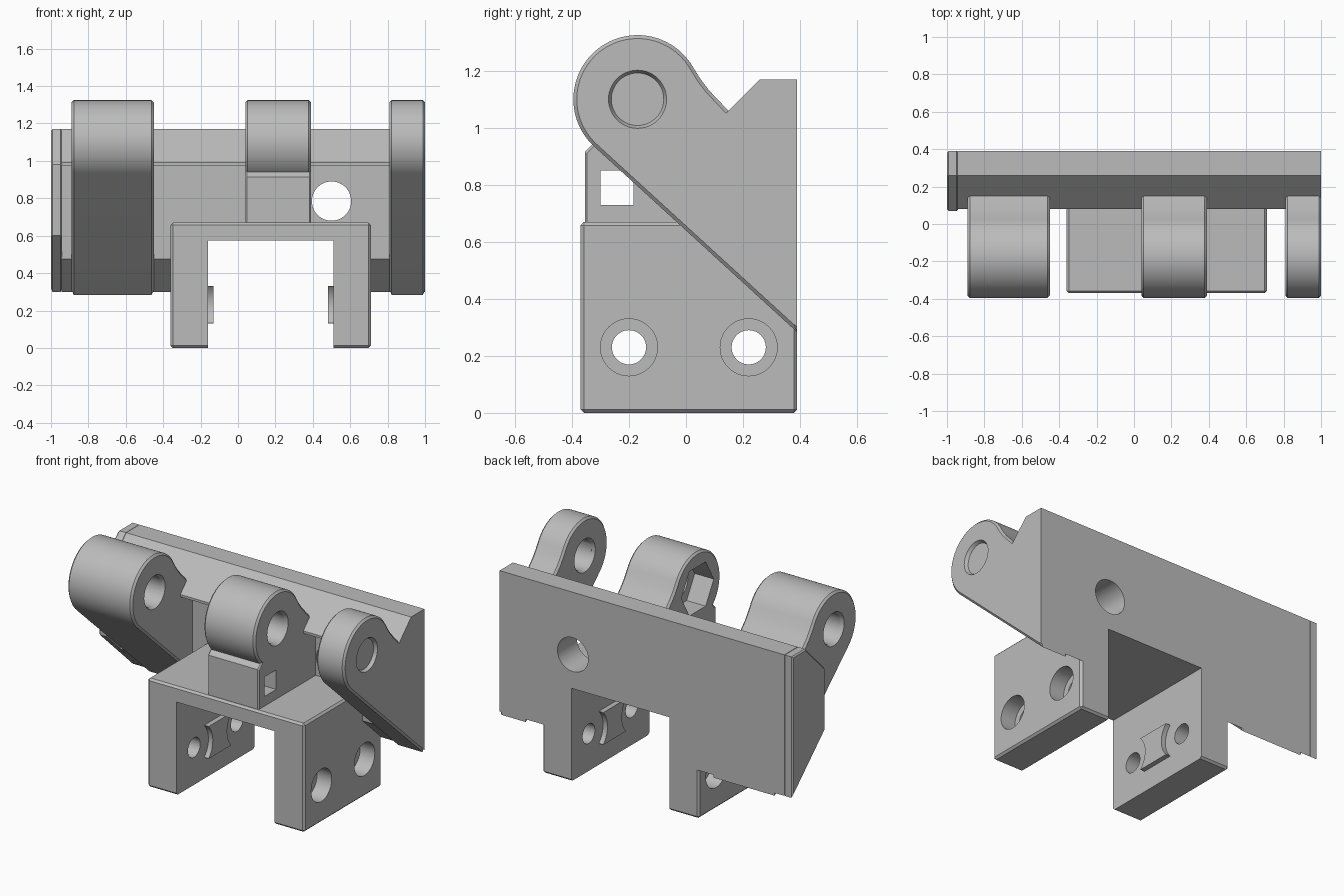
import bpy, bmesh
from math import sin, cos, radians, pi
from mathutils import Matrix, Vector

old = bpy.data.objects.get("Cube")
if old:
    bpy.data.objects.remove(old, do_unlink=True)

grey = bpy.data.materials.new("plain_grey")
grey.use_nodes = True
GREY = (0.5, 0.5, 0.5, 1)
grey.diffuse_color = GREY
grey.node_tree.nodes["Principled BSDF"].inputs["Base Color"].default_value = GREY

AXIS = (-0.17, 1.10)   # hinge pin position in y, z
R = 0.225
CH = 0.012             # edge chamfer


def add(name, bm):
    bmesh.ops.recalc_face_normals(bm, faces=bm.faces)
    me = bpy.data.meshes.new(name)
    bm.to_mesh(me)
    bm.free()
    me.materials.append(grey)
    ob = bpy.data.objects.new(name, me)
    bpy.context.scene.collection.objects.link(ob)
    return ob


def prism(name, pts, x0, x1, chamfer=0):
    """Extrude a y-z profile along x, chamfering the rim of both ends."""
    bm = bmesh.new()
    cap = bm.faces.new([bm.verts.new((x0, y, z)) for y, z in pts])
    ext = bmesh.ops.extrude_face_region(bm, geom=[cap])["geom"]
    moved = [v for v in ext if isinstance(v, bmesh.types.BMVert)]
    bmesh.ops.translate(bm, verts=moved, vec=(x1 - x0, 0, 0))
    if chamfer:
        rim = [e for e in bm.edges
               if abs(e.verts[0].co.x - e.verts[1].co.x) < 1e-6]
        bmesh.ops.bevel(bm, geom=rim, offset=chamfer, segments=1,
                        affect='EDGES', clamp_overlap=True)
    return add(name, bm)


def box(name, lo, hi, chamfer=0):
    lo, hi = Vector(lo), Vector(hi)
    bm = bmesh.new()
    bmesh.ops.create_cube(bm, size=1, matrix=Matrix.Translation((lo + hi) / 2)
                          @ Matrix.Diagonal((*(hi - lo), 1)))
    if chamfer:
        bmesh.ops.bevel(bm, geom=bm.edges[:], offset=chamfer, segments=1,
                        affect='EDGES')
    return add(name, bm)


def cylinder(name, centre, r, length, axis='X', sides=48, r2=None):
    bm = bmesh.new()
    turn = Matrix.Rotation(pi / 2, 4, 'Y' if axis == 'X' else 'X')
    bmesh.ops.create_cone(bm, cap_ends=True, segments=sides, radius1=r,
                          radius2=r if r2 is None else r2, depth=length,
                          matrix=Matrix.Translation(centre) @ turn)
    return add(name, bm)


def cut(ob, *cutters):
    """Subtract the cutters and keep the result as plain mesh."""
    for c in cutters:
        c.hide_render = True
        m = ob.modifiers.new("cut", 'BOOLEAN')
        m.operation, m.solver, m.object = 'DIFFERENCE', 'EXACT', c
    bpy.context.view_layer.update()
    deps = bpy.context.evaluated_depsgraph_get()
    me = bpy.data.meshes.new_from_object(ob.evaluated_get(deps))
    ob.modifiers.clear()
    ob.data = me


# Back plate with overhanging top lip, plus its full-depth end cap
lip = [(0.39, 0.3), (0.39, 1.17), (0.26, 1.17), (0.08, 0.99), (0.08, 0.975),
       (0.2, 0.975), (0.2, 0.475)]
plate = prism("back_plate", lip, -0.945, 1.0)
end = [(0.39, 0.3), (0.39, 1.17), (0.26, 1.17), (0.07, 0.98), (0.07, 0.6)]
end_cap = prism("plate_end_cap", end, -1.0, -0.94, 0.008)

# Hinge knuckles: round head, concave neck, sloping underside
arc = [(AXIS[0] + R * cos(radians(a)), AXIS[1] + R * sin(radians(a)))
       for a in [227.5 - i * 197.5 / 48 for i in range(49)]]
knuckle = arc + [(0.05, 1.172), (0.08, 1.132), (0.16, 1.048), (0.3, 1.0),
                 (0.39, 0.9), (0.39, 0.283)]
spans = {"right_knuckle": (-0.89, -0.45), "middle_knuckle": (0.04, 0.39),
         "left_knuckle": (0.81, 1.0)}
knuckles = {n: prism(n, knuckle, a, b, CH) for n, (a, b) in spans.items()}

# Support block under the middle knuckle
support = prism("knuckle_support", [(-0.355, 0.6), (-0.355, 0.915),
                (-0.32, 0.95), (0.0, 0.95), (0.1, 0.6)], 0.04, 0.39, 0.008)

# Forked bracket
bracket = box("fork_bracket", (-0.36, -0.37, 0), (0.71, 0.39, 0.67), CH)

# Cutters
cutters = []


def tool(ob):
    cutters.append(ob)
    return ob


gap = tool(box("gap_cutter", (-0.16, -1, -0.5), (0.51, 1, 0.575)))
bolt = tool(cylinder("bolt_cutter", (0.5, 0.3, 0.785), 0.105, 1, 'Y'))
pin = tool(cylinder("pin_cutter", (0, *AXIS), 0.092, 3))
hexagon = tool(cylinder("nut_cutter", (0.04, *AXIS), 0.158, 0.26, sides=6))
slot = tool(box("slot_cutter", (-0.2, -0.3, 0.73), (0.6, -0.185, 0.85)))

cut(plate, gap, bolt)
cut(support, slot, gap)
for name, ob in knuckles.items():
    a, b = spans[name]
    # Countersunk rims on both mouths of the pin hole
    rims = [tool(cylinder("rim_cutter", (a, *AXIS), 0.112, 0.04, r2=0.092)),
            tool(cylinder("rim_cutter", (b, *AXIS), 0.092, 0.04, r2=0.112))]
    extra = [hexagon, slot, gap] if name == "middle_knuckle" else []
    cut(ob, pin, *rims, *extra)

# Screw holes with counterbores on the outer sides of the fork
holes = []
for y in (-0.2, 0.22):
    holes.append(tool(cylinder("screw_cutter", (0.175, y, 0.23), 0.06, 2)))
    for x in (-0.36, 0.71):
        holes.append(tool(cylinder("bore_cutter", (x, y, 0.23), 0.1, 0.2)))
cut(bracket, gap, *holes)

# Waisted locating pads on the inner sides of the fork
reliefs = [tool(cylinder("relief_cutter", (0.175, y, 0.23), 0.14, 2))
           for y in (-0.2, 0.22)]
pads = []
for name, x in (("right_pad", -0.165), ("left_pad", 0.48)):
    pad = box(name, (x, -0.1, 0.13), (x + 0.035, 0.12, 0.33))
    cut(pad, *reliefs)
    pads.append(pad)

for c in cutters:
    bpy.data.objects.remove(c, do_unlink=True)

# Smooth the round surfaces, keep the edges sharp
bpy.ops.object.select_all(action='DESELECT')
for ob in [plate, end_cap, support, bracket, *knuckles.values(), *pads]:
    ob.select_set(True)
    bpy.context.view_layer.objects.active = ob
bpy.ops.object.shade_smooth_by_angle(angle=radians(25))
